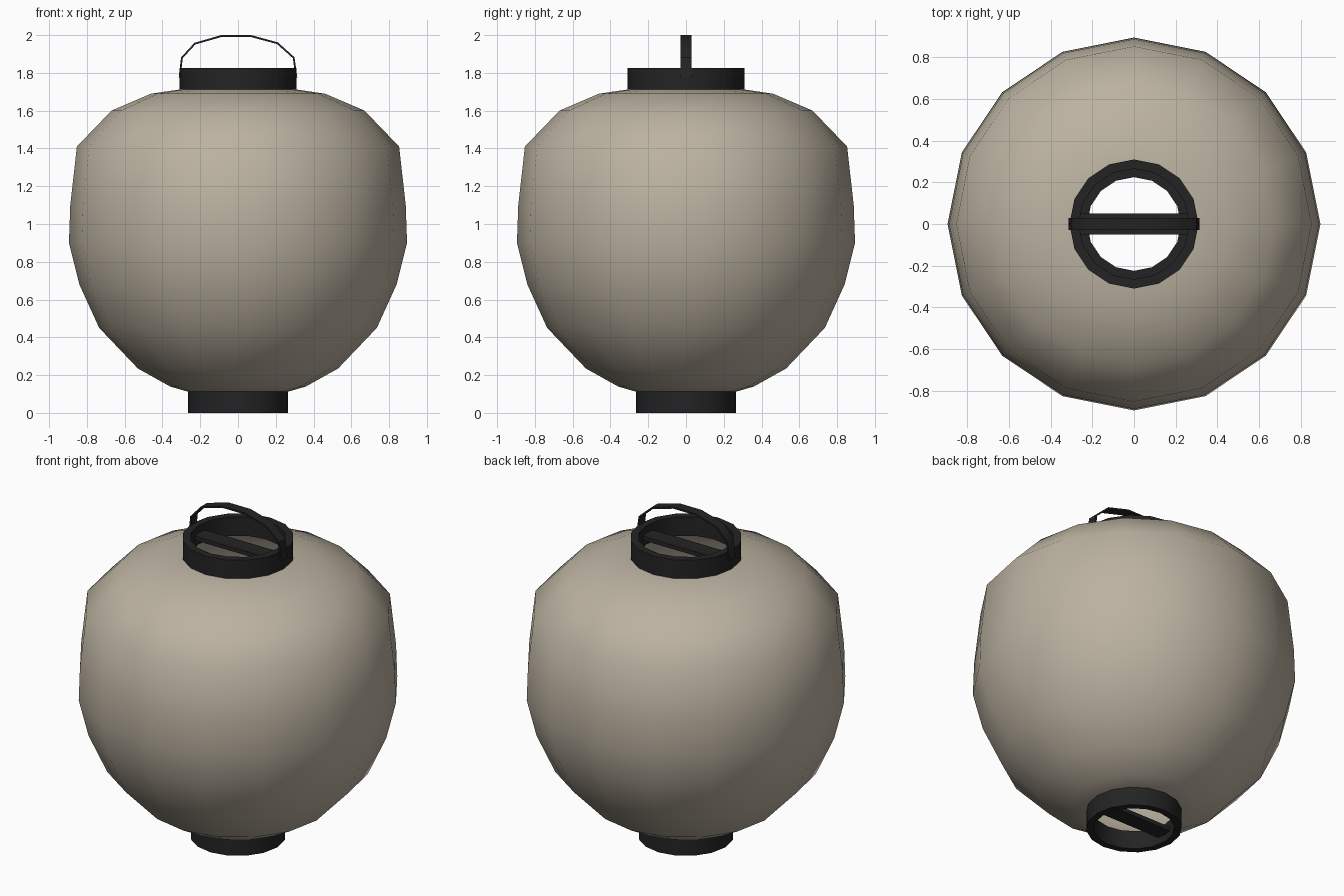
import bpy, bmesh, math
from mathutils import Vector

if "Cube" in bpy.data.objects:
    bpy.data.objects.remove(bpy.data.objects["Cube"])

SIDES = 16


def material(name, rgb):
    m = bpy.data.materials.new(name)
    m.diffuse_color = (*rgb, 1)
    m.use_nodes = True
    m.node_tree.nodes["Principled BSDF"].inputs["Base Color"].default_value = m.diffuse_color
    return m


paper = material("warm paper", (0.50, 0.445, 0.355))
black = material("black lacquer", (0.017, 0.017, 0.018))


def finish(name, bm, mat, angle=None):
    bmesh.ops.recalc_face_normals(bm, faces=bm.faces)
    me = bpy.data.meshes.new(name)
    bm.to_mesh(me)
    bm.free()
    me.materials.append(mat)
    ob = bpy.data.objects.new(name, me)
    bpy.context.collection.objects.link(ob)
    if angle:
        bpy.ops.object.select_all(action='DESELECT')
        ob.select_set(True)
        bpy.context.view_layer.objects.active = ob
        bpy.ops.object.shade_smooth_by_angle(angle=math.radians(angle))
    return ob


def lathe(name, profile, mat, closed, angle):
    """Spin an (r, z) profile around z."""
    bm = bmesh.new()
    rings = [[bm.verts.new((r * math.cos(a), r * math.sin(a), z))
              for a in (2 * math.pi * i / SIDES for i in range(SIDES))]
             for r, z in profile]
    pairs = list(zip(rings, rings[1:]))
    if closed:
        pairs.append((rings[-1], rings[0]))
    for lo, hi in pairs:
        for i in range(SIDES):
            j = (i + 1) % SIDES
            bm.faces.new((lo[i], lo[j], hi[j], hi[i]))
    return finish(name, bm, mat, angle)


def box(name, size, centre, mat):
    bm = bmesh.new()
    bmesh.ops.create_cube(bm, size=1)
    for v in bm.verts:
        v.co = Vector(v.co[i] * size[i] + centre[i] for i in range(3))
    return finish(name, bm, mat)


# Paper shade, open at both ends
lathe("paper_shade", [(0.225, 0.11), (0.265, 0.112), (0.36, 0.14), (0.53, 0.235),
                      (0.735, 0.45), (0.84, 0.68), (0.895, 0.90), (0.888, 1.10),
                      (0.853, 1.41), (0.67, 1.60), (0.46, 1.69), (0.31, 1.712),
                      (0.265, 1.715)], paper, False, 60)


# Hollow rims with a flat cross bar in each
def rim(name, r_in, r_out, z0, z1):
    lathe(name + "_rim", [(r_out, z0), (r_out, z1), (r_in, z1), (r_in, z0)], black, True, 40)
    z = (z0 + z1) / 2
    box(name + "_cross_bar", (2 * r_in, 0.10, 0.025), (0, 0, z), black)


rim("top", 0.265, 0.31, 1.71, 1.825)
rim("bottom", 0.225, 0.265, 0.0, 0.112)

# Carrying handle: flat strap bent along an arch
arch = [(-0.309, 1.775), (-0.297, 1.88), (-0.228, 1.955), (-0.085, 1.996),
        (0.065, 1.996), (0.209, 1.957), (0.295, 1.88), (0.309, 1.775)]
bm = bmesh.new()
loops = []
for i, (x, z) in enumerate(arch):
    a, b = arch[max(i - 1, 0)], arch[min(i + 1, len(arch) - 1)]
    t = Vector((b[0] - a[0], b[1] - a[1])).normalized()
    n = Vector((-t.y, t.x)) * 0.005
    loops.append([bm.verts.new((x + s * n.x, y, z + s * n.y))
                  for s, y in ((1, -0.03), (1, 0.03), (-1, 0.03), (-1, -0.03))])
for p, q in zip(loops, loops[1:]):
    for k in range(4):
        bm.faces.new((p[k], p[(k + 1) % 4], q[(k + 1) % 4], q[k]))
bm.faces.new(loops[0])
bm.faces.new(loops[-1])
finish("handle", bm, black, 40)
